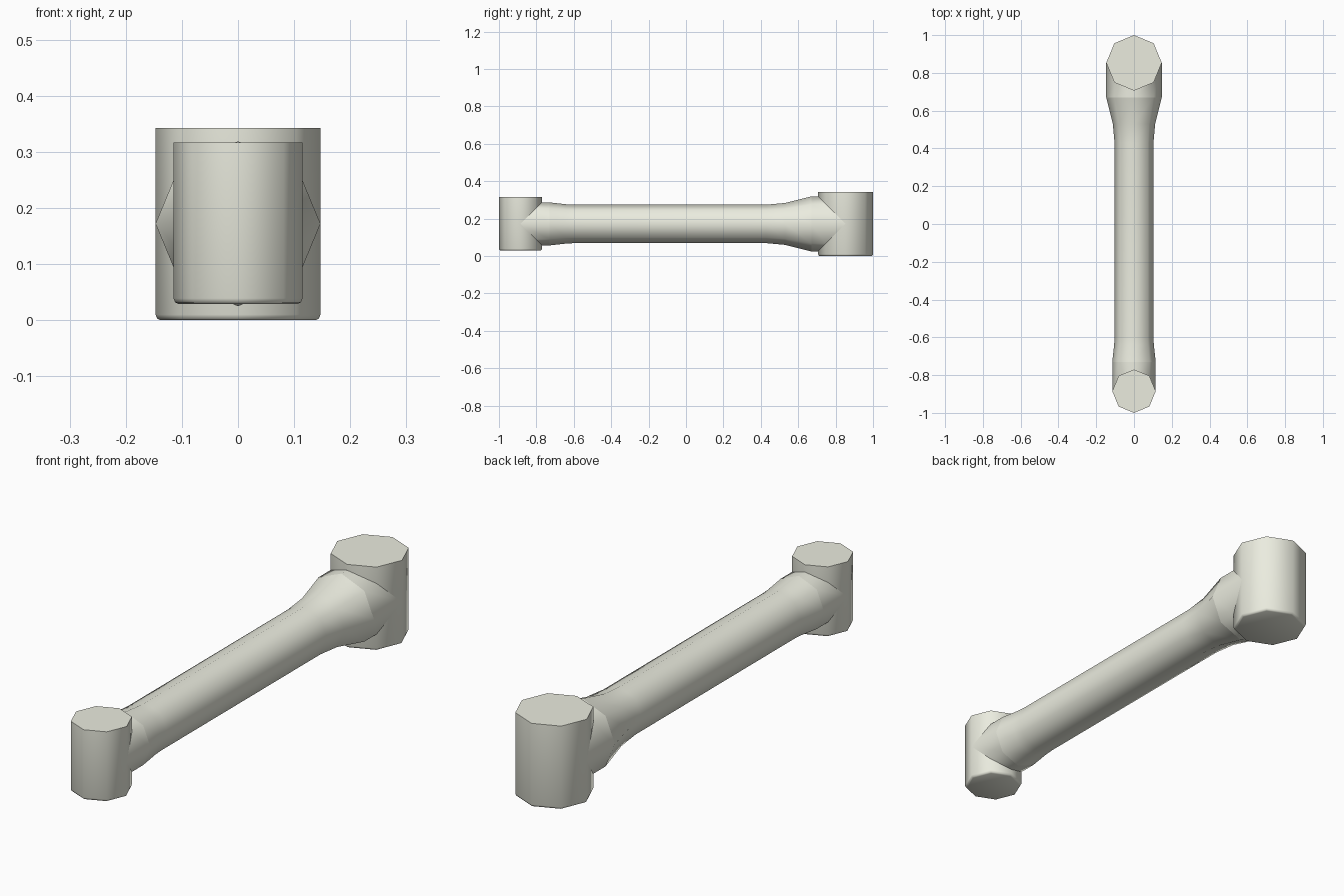
import bpy, bmesh, math

if "Cube" in bpy.data.objects:
    bpy.data.objects.remove(bpy.data.objects["Cube"])

SIDES = 8
AXIS_Z = 0.172          # height of the shaft centre line
BIG_Y, BIG_R = 0.853, 0.147
SMALL_Y, SMALL_R = -0.885, 0.115

# Pale warm ivory finish
ivory = bpy.data.materials.new("ivory")
ivory.diffuse_color = (0.83, 0.84, 0.74, 1)
ivory.use_nodes = True
ivory.node_tree.nodes["Principled BSDF"].inputs["Base Color"].default_value = ivory.diffuse_color


def octagon(r):
    return [(r * math.cos(i * math.tau / SIDES), r * math.sin(i * math.tau / SIDES))
            for i in range(SIDES)]


def loft(name, rings, caps=False):
    """Skin a list of eight-sided rings, optionally capping the ends."""
    bm = bmesh.new()
    loops = [[bm.verts.new(p) for p in ring] for ring in rings]
    for a, b in zip(loops, loops[1:]):
        for i in range(SIDES):
            j = (i + 1) % SIDES
            # rings along y wind the other way from rings along z
            quad = (a[i], a[j], b[j], b[i])
            bm.faces.new(quad if caps else quad[::-1])
    if caps:
        bm.faces.new(loops[0][::-1])
        bm.faces.new(loops[-1])
    mesh = bpy.data.meshes.new(name)
    bm.to_mesh(mesh)
    bm.free()
    mesh.materials.append(ivory)
    ob = bpy.data.objects.new(name, mesh)
    bpy.context.collection.objects.link(ob)
    bpy.ops.object.select_all(action='DESELECT')
    ob.select_set(True)
    bpy.context.view_layer.objects.active = ob
    bpy.ops.object.shade_smooth_by_angle(angle=math.radians(47))
    return ob


def socket_head(name, y, r, z0, z1):
    """Upright head with a softened bottom rim and a sharp top rim."""
    profile = [(r - 0.009, z0), (r - 0.003, z0 + 0.003), (r, z0 + 0.010), (r, z1)]
    return loft(name, [[(px, y + py, z) for px, py in octagon(rad)]
                       for rad, z in profile], True)


def flat_ring(y, r):
    return [(px, y, AXIS_Z + pz) for px, pz in octagon(r)]


def mitre_ring(y, r, side):
    return [(px, y + side * abs(pz), AXIS_Z + pz) for px, pz in octagon(r)]


# Upright heads at both ends
socket_head("large_head", BIG_Y, BIG_R, 0.0, 0.343)
socket_head("small_head", SMALL_Y, SMALL_R, 0.029, 0.317)

# Straight collars mitred onto the heads
loft("small_collar", [mitre_ring(SMALL_Y, SMALL_R, 1), flat_ring(-0.73, SMALL_R)])
loft("large_collar", [flat_ring(0.67, BIG_R), mitre_ring(BIG_Y, BIG_R, -1)])

# Shaft flaring out to meet each collar
profile = [(-0.73, SMALL_R), (-0.64, 0.105), (-0.60, 0.103),
           (0.43, 0.103), (0.53, 0.112), (0.67, BIG_R)]
loft("shaft", [flat_ring(y, r) for y, r in profile])
